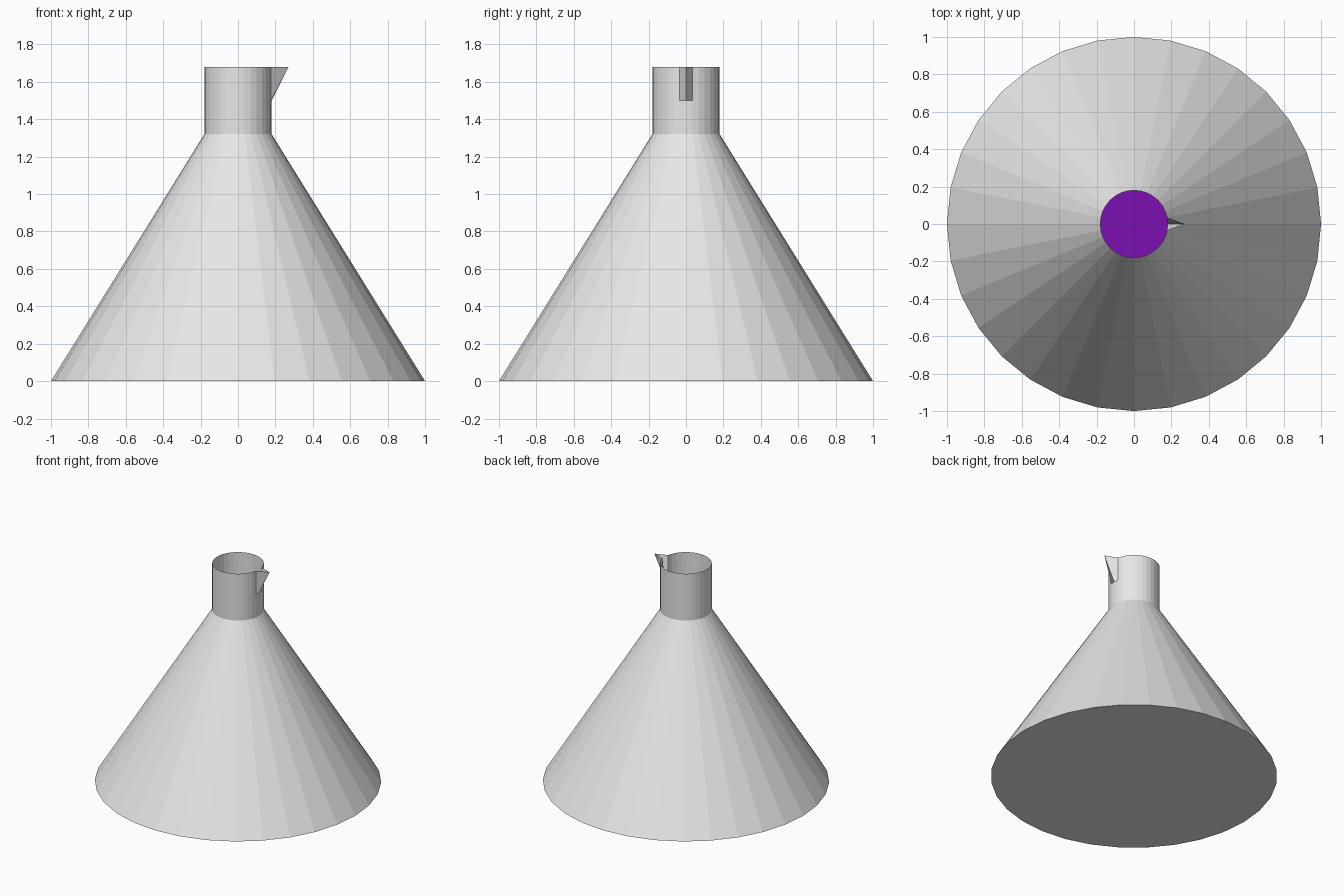
import bpy
import bmesh
from math import cos, sin, pi

SIDES = 32


def material(name, colour):
    mat = bpy.data.materials.new(name)
    mat.use_nodes = True
    mat.diffuse_color = (*colour, 1)
    mat.node_tree.nodes["Principled BSDF"].inputs["Base Color"].default_value = (*colour, 1)
    return mat


def ring(bm, radius, z):
    return [bm.verts.new((radius * cos(2 * pi * i / SIDES), radius * sin(2 * pi * i / SIDES), z))
            for i in range(SIDES)]


def wall(bm, low, high):
    for i in range(SIDES):
        j = (i + 1) % SIDES
        bm.faces.new((low[i], low[j], high[j], high[i]))


def finish(bm, name, mat):
    mesh = bpy.data.meshes.new(name)
    bm.to_mesh(mesh)
    bm.free()
    mesh.materials.append(mat)
    obj = bpy.data.objects.new(name, mesh)
    bpy.context.collection.objects.link(obj)
    return obj


cube = bpy.data.objects.get("Cube")
if cube:
    bpy.data.objects.remove(cube)

glass = material("pale grey", (0.8, 0.8, 0.8))
purple = material("purple", (0.2, 0.005, 0.45))

# Flask: flat base, conical body and open neck
bm = bmesh.new()
base, shoulder, lip_start, rim = [ring(bm, r, z) for r, z in
                                  ((1, 0), (0.18, 1.32), (0.18, 1.5), (0.18, 1.68))]
bm.faces.new(base[::-1])
wall(bm, base, shoulder)
wall(bm, shoulder, lip_start)
wall(bm, lip_start, rim)

# Pouring lip: one rim corner pulled outward
rim[0].co.x = 0.27
finish(bm, "flask", glass)

# Liquid inside the body
bm = bmesh.new()
level = 0.66
bottom = ring(bm, 0.96, 0.02)
surface = ring(bm, 0.98 - 0.82 * level / 1.32, level)
bm.faces.new(bottom[::-1])
wall(bm, bottom, surface)
bm.faces.new(surface)
finish(bm, "liquid", purple)
